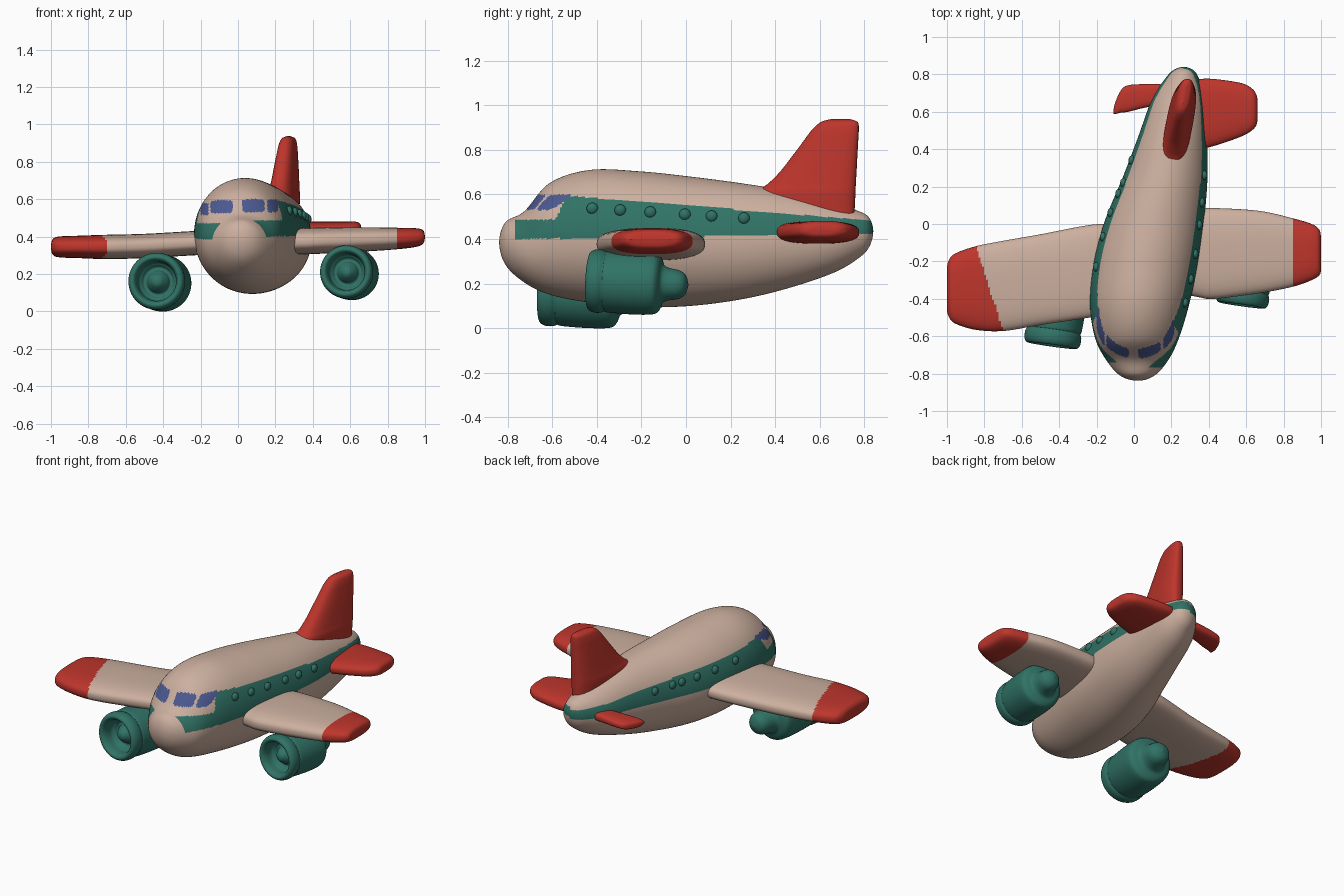
import bpy, bmesh, math
from mathutils import Matrix, Vector

if "Cube" in bpy.data.objects:
    bpy.data.objects.remove(bpy.data.objects["Cube"])


def material(name, col):
    m = bpy.data.materials.new(name)
    m.diffuse_color = (*col, 1)
    m.use_nodes = True
    m.node_tree.nodes["Principled BSDF"].inputs["Base Color"].default_value = m.diffuse_color
    return m


BEIGE = material("warm beige", (0.60, 0.43, 0.345))
RED = material("red", (0.51, 0.036, 0.025))
GREEN = material("teal green", (0.030, 0.17, 0.132))
BLUE = material("window blue", (0.07, 0.10, 0.28))


def spline(knots, n, before=None, after=None):
    """Catmull-Rom through tuples, n steps per span."""
    k = [before or knots[0]] + knots + [after or knots[-1]]
    out = []
    for i in range(1, len(k) - 2):
        for j in range(n):
            t = j / n
            out.append([0.5 * (2 * b + (c - a) * t + (2 * a - 5 * b + 4 * c - d) * t * t
                               + (3 * b - a - 3 * c + d) * t ** 3)
                        for a, b, c, d in zip(*k[i - 1:i + 3])])
    return out + [list(knots[-1])]


def loft(name, rings, mats, rule=None):
    """Skin closed rings, cap both ends, colour faces by rule(centre)."""
    bm = bmesh.new()
    vs = [[bm.verts.new(p) for p in r] for r in rings]
    n = len(rings[0])
    for a, b in zip(vs, vs[1:]):
        for i in range(n):
            bm.faces.new((a[i], a[(i + 1) % n], b[(i + 1) % n], b[i]))
    for end in (vs[0], vs[-1]):
        bm.faces.new(end)
    bmesh.ops.remove_doubles(bm, verts=bm.verts, dist=1e-5)
    bmesh.ops.recalc_face_normals(bm, faces=bm.faces)
    for f in bm.faces:
        f.smooth = True
        if rule:
            f.material_index = rule(f.calc_center_median())
    me = bpy.data.meshes.new(name)
    bm.to_mesh(me)
    bm.free()
    for m in mats:
        me.materials.append(m)
    ob = bpy.data.objects.new(name, me)
    bpy.context.collection.objects.link(ob)
    return ob


# Fuselage stations: y, left x, right x, bottom z, top z
body = [(-.838, .02, .02, .385, .385), (-.81, -.075, .11, .285, .475),
        (-.725, -.15, .185, .205, .525), (-.61, -.208, .24, .15, .652),
        (-.43, -.235, .295, .115, .71), (-.2, -.215, .345, .095, .703),
        (.02, -.155, .375, .10, .68), (.25, -.06, .393, .13, .65),
        (.46, .02, .39, .18, .615), (.665, .095, .377, .25, .562),
        (.775, .165, .348, .315, .525), (.822, .21, .318, .365, .495),
        (.84, .265, .265, .435, .435)]
swap = lambda k: (k[0], k[2], k[1], k[4], k[3])
stations = spline(body, 18, swap(body[1]), swap(body[-2]))


def ellipse(s, n=192):
    y, l, r, b, t = s
    return [((l + r) / 2 + (r - l) / 2 * math.cos(a), y, (b + t) / 2 + (t - b) / 2 * math.sin(a))
            for a in (2 * math.pi * i / n for i in range(n))]


# Cockpit panes seen from the front: x0, x1, z0, z1
panes = [(-.20, -.157, .515, .58), (-.148, -.028, .525, .595),
         (.022, .142, .53, .60), (.156, .215, .53, .60)]


def body_rule(c):
    if c.y < -.45:
        for x0, x1, z0, z1 in panes:
            u = abs(c.x - (x0 + x1) / 2) / ((x1 - x0) / 2)
            v = abs(c.z - (z0 + z1) / 2) / ((z1 - z0) / 2)
            if u ** 5 + v ** 5 < 1:
                return 2
    right = c.x > .02 + .15 * (c.y + .8)
    dz = 0 if right else -.015
    start = -.77 if right else -.74
    step = -.585 if right else -.53
    low = .405 + .015 * (c.y + .4)
    high = .592 - .082 * (c.y + .5)
    high = .487 + (high - .487) * max(0, min(1, (c.y - step) / .05))
    return 1 if c.y > start and low + dz < c.z < high + dz else 0


loft("fuselage", [ellipse(s) for s in stations], [BEIGE, GREEN, BLUE], body_rule)


# Round cabin windows standing proud of the stripe
def cabin_window(name, y, z, side):
    _, l, r, b, t = min(stations, key=lambda s: abs(s[0] - y))
    x = (l + r) / 2 + side * (r - l) / 2 * math.sqrt(1 - ((2 * z - b - t) / (t - b)) ** 2)
    me = bpy.data.meshes.new(name)
    bm = bmesh.new()
    bmesh.ops.create_uvsphere(bm, u_segments=20, v_segments=12, radius=.026,
                              matrix=Matrix.Translation((x, y, z)) @ Matrix.Diagonal((.7, 1, 1, 1)))
    for f in bm.faces:
        f.smooth = True
    bm.to_mesh(me)
    bm.free()
    me.materials.append(GREEN)
    bpy.context.collection.objects.link(bpy.data.objects.new(name, me))


for i, y in enumerate((-.42, -.295, -.16, -.005, .115, .26)):
    cabin_window(f"right_window_{i}", y, .51 - .065 * y, 1)
for i, y in enumerate((-.23, -.07, .06, .16, .22, .34)):
    cabin_window(f"left_window_{i}", y, .495 - .065 * y, -1)


# Blades: span position, front y, back y, centre height, thickness
def blade(name, knots, mats, rule=None, place=lambda s, y, h: (s, y, h), steps=14, n=64):
    rings = []
    power = lambda v: math.copysign(abs(v) ** .75, v)
    for s, f, b, h, th in spline(knots, steps):
        rings.append([place(s, (f + b) / 2 + (b - f) / 2 * power(math.cos(a)),
                            h + th / 2 * power(math.sin(a)))
                      for a in (2 * math.pi * i / n for i in range(n))])
    return loft(name, rings, mats, rule)


# Main wings with red tips
blade("left_wing", [(-.10, -.48, 0, .37, .13), (-.235, -.50, -.005, .365, .13),
                    (-.5, -.54, -.055, .35, .13), (-.7, -.572, -.09, .345, .13),
                    (-.85, -.565, -.12, .345, .12), (-.96, -.53, -.16, .345, .11),
                    (-.993, -.49, -.20, .345, .075), (-1, -.46, -.24, .345, 0)],
      [BEIGE, RED], lambda c: int(c.x < -.70 - .32 * (c.y + .57)))
blade("right_wing", [(.25, -.37, .07, .375, .14), (.34, -.39, .078, .375, .14),
                     (.43, -.40, .085, .378, .14), (.67, -.37, .07, .385, .13),
                     (.85, -.335, .03, .39, .115), (.95, -.30, 0, .395, .10),
                     (.99, -.275, -.03, .398, .07), (1, -.25, -.07, .398, 0)],
      [BEIGE, RED], lambda c: int(c.x > .853 + .02 * c.y))

# Tailplanes
blade("right_tailplane", [(.28, .40, .765, .43, .10), (.40, .41, .777, .43, .10),
                          (.567, .465, .755, .435, .09), (.63, .50, .725, .44, .08),
                          (.655, .53, .69, .44, .05), (.66, .56, .66, .44, 0)], [RED], steps=6)
blade("left_tailplane", [(.22, .64, .745, .42, .06), (.075, .625, .748, .41, .06),
                         (-.03, .60, .742, .40, .055), (-.07, .595, .715, .395, .05),
                         (-.10, .588, .65, .39, .035), (-.11, .588, .61, .39, 0)], [RED], steps=6)

# Fin, with its chord following the yawed body
blade("tail_fin", [(.50, .29, .755, 0, .13), (.60, .31, .76, 0, .145), (.65, .37, .762, 0, .135),
                   (.70, .42, .765, 0, .125), (.757, .465, .768, 0, .115),
                   (.83, .52, .772, 0, .10), (.89, .565, .775, 0, .085),
                   (.925, .605, .77, 0, .06), (.938, .65, .735, 0, 0)], [RED],
      place=lambda s, y, h: (.283 + (y - .76) * .18 + h, y, s), steps=6)

# Engines: revolved profile of distance along axis, radius
profile = [(.035, .001), (.042, .025), (.075, .052), (.095, .06), (.097, .075), (.085, .085),
           (.07, .098), (.03, .102), (.006, .112), (0, .125), (.008, .138), (.03, .146),
           (.06, .145), (.078, .138), (.095, .143), (.2, .147), (.30, .143), (.33, .125),
           (.345, .09), (.37, .076), (.42, .066), (.45, .045), (.465, .001)]


def engine(name, front, size):
    rings = [[(r * math.cos(a), d, r * math.sin(a))
              for a in (2 * math.pi * i / 64 for i in range(64))]
             for d, r in spline(profile, 4)]
    ob = loft(name, rings, [GREEN])
    ob.matrix_world = (Matrix.Translation(front) @ Matrix.Rotation(math.radians(-8), 4, 'Z')
                       @ Matrix.Rotation(math.radians(-2.5), 4, 'X') @ Matrix.Scale(size, 4))


engine("left_engine", Vector((-.44, -.65, .163)), 1.04)
engine("right_engine", Vector((.575, -.435, .213)), .97)
